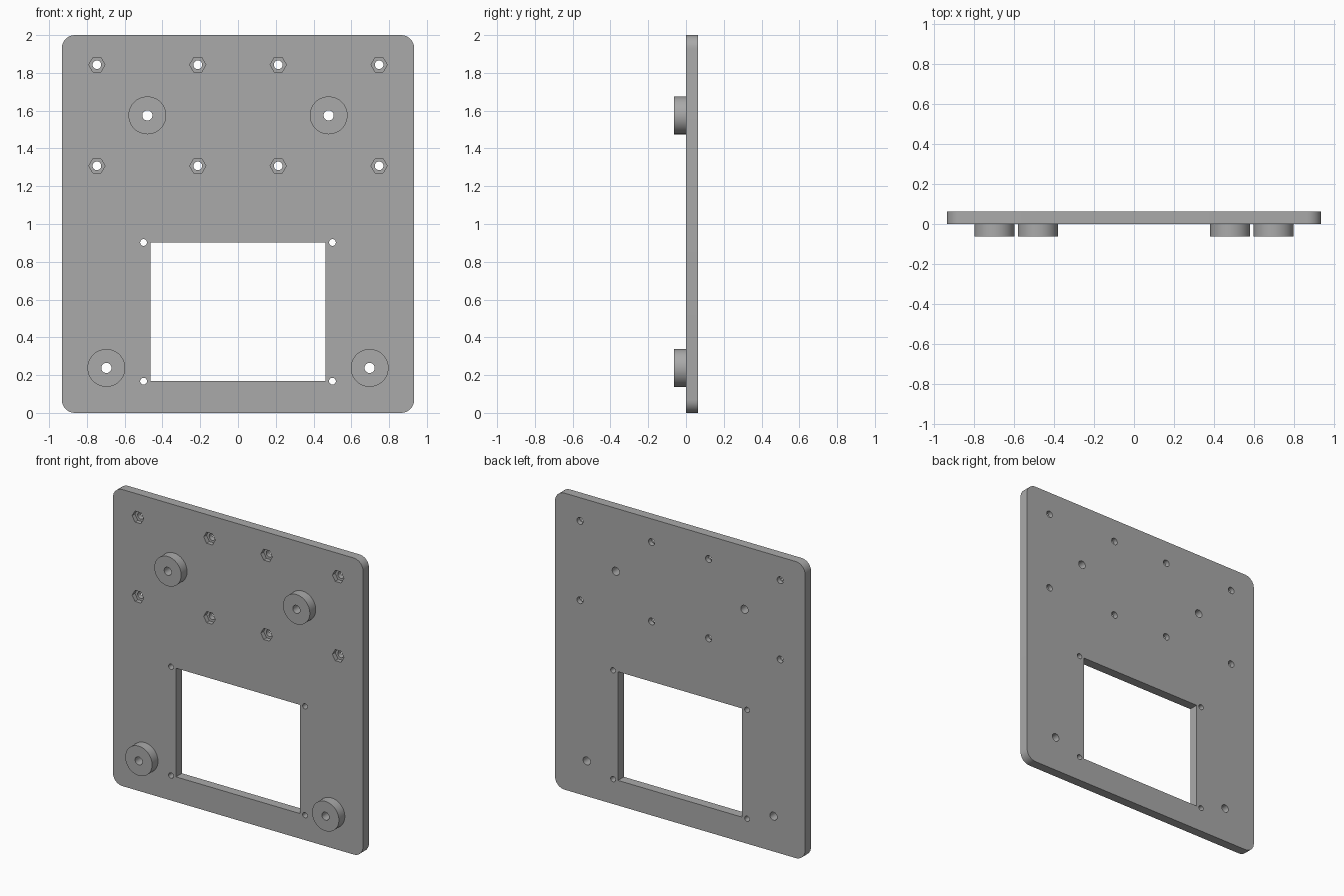
import bpy
import bmesh
import math
from mathutils import Matrix

if "Cube" in bpy.data.objects:
    bpy.data.objects.remove(bpy.data.objects["Cube"], do_unlink=True)

THICK = 0.063
HALF_W = 0.933

grey = bpy.data.materials.new("plain grey")
grey.use_nodes = True
colour = (0.4, 0.4, 0.4, 1)
grey.diffuse_color = colour
grey.node_tree.nodes["Principled BSDF"].inputs["Base Color"].default_value = colour


def finish(bm, name):
    mesh = bpy.data.meshes.new(name)
    bm.to_mesh(mesh)
    bm.free()
    mesh.materials.append(grey)
    obj = bpy.data.objects.new(name, mesh)
    bpy.context.collection.objects.link(obj)
    return obj


def box(bm, x0, x1, y0, y1, z0, z1):
    place = Matrix.Translation(((x0 + x1) / 2, (y0 + y1) / 2, (z0 + z1) / 2))
    size = Matrix.Diagonal((x1 - x0, y1 - y0, z1 - z0, 1))
    bmesh.ops.create_cube(bm, size=1, matrix=place @ size)


def rod(bm, x, z, radius, y0, y1, sides=32):
    """Cylinder lying along y."""
    place = Matrix.Translation((x, (y0 + y1) / 2, z)) @ Matrix.Rotation(math.pi / 2, 4, "X")
    # a vertex points sideways
    place = place @ Matrix.Rotation(math.pi / 2, 4, "Z")
    bmesh.ops.create_cone(bm, cap_ends=True, segments=sides, radius1=radius,
                          radius2=radius, depth=y1 - y0, matrix=place)


def cut(obj, cutter_bm):
    cutter = finish(cutter_bm, "cutter")
    cutter.hide_render = True
    bpy.context.view_layer.objects.active = obj
    mod = obj.modifiers.new("cut", "BOOLEAN")
    mod.operation = "DIFFERENCE"
    mod.solver = "EXACT"
    mod.object = cutter
    bpy.ops.object.modifier_apply(modifier=mod.name)
    bpy.data.objects.remove(cutter, do_unlink=True)


def smooth(obj):
    bpy.ops.object.select_all(action="DESELECT")
    obj.select_set(True)
    bpy.context.view_layer.objects.active = obj
    bpy.ops.object.shade_smooth_by_angle(angle=math.radians(30))


standoffs = [(s * x, z) for x, z in ((0.48, 1.575), (0.697, 0.238)) for s in (-1, 1)]
nuts = [(s * x, z) for x in (0.747, 0.213) for z in (1.843, 1.308) for s in (-1, 1)]
window_screws = [(s * 0.5, z) for z in (0.168, 0.902) for s in (-1, 1)]

# Plate with rounded corners
bm = bmesh.new()
box(bm, -HALF_W, HALF_W, 0, THICK, 0, 2)
corners = [e for e in bm.edges if abs(e.verts[0].co.y - e.verts[1].co.y) > 0.01]
bmesh.ops.bevel(bm, geom=corners, offset=0.07, segments=8, profile=0.5, affect="EDGES")
plate = finish(bm, "mounting_plate")

# Window and through holes
bm = bmesh.new()
box(bm, -0.463, 0.463, -0.1, 0.2, 0.169, 0.902)
cut(plate, bm)
bm = bmesh.new()
for group, radius in ((standoffs, 0.027), (nuts, 0.023), (window_screws, 0.018)):
    for x, z in group:
        rod(bm, x, z, radius, -0.1, 0.2, 24)
cut(plate, bm)

# Hexagonal nut pockets in the front
bm = bmesh.new()
for x, z in nuts:
    rod(bm, x, z, 0.043, -0.1, 0.03, 6)
cut(plate, bm)
smooth(plate)

# Round drilled standoffs on the front
for i, (x, z) in enumerate(standoffs):
    bm = bmesh.new()
    rod(bm, x, z, 0.1, -THICK, 0, 64)
    disc = finish(bm, f"standoff_{i + 1}")
    bm = bmesh.new()
    rod(bm, x, z, 0.027, -0.2, 0.2, 24)
    cut(disc, bm)
    smooth(disc)
